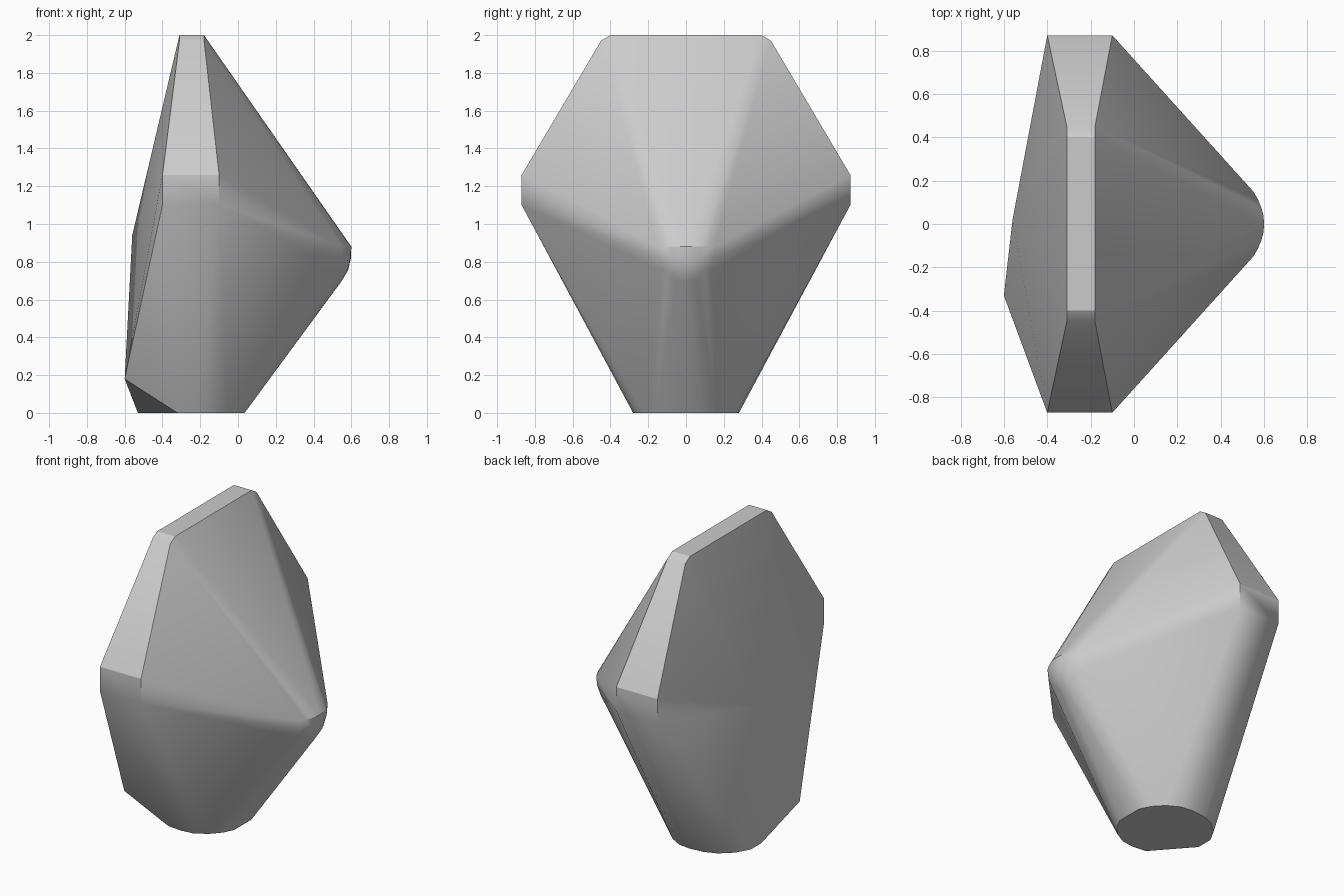
import bpy, bmesh, math

cube = bpy.data.objects.get("Cube")
if cube:
    bpy.data.objects.remove(cube, do_unlink=True)

grey = bpy.data.materials.new("stone grey")
grey.use_nodes = True
colour = (0.6, 0.6, 0.6, 1)
grey.diffuse_color = colour
grey.node_tree.nodes["Principled BSDF"].inputs["Base Color"].default_value = colour


def both_sides(points):
    """Repeat points across the middle plane."""
    return [(x, s * y, z) for x, y, z in points for s in (1, -1)]


# Narrow top ridge with chamfered ends
points = both_sides([(x, y, z) for x in (-0.31, -0.18)
                     for y, z in ((0.40, 2.0), (0.45, 1.97))])
# Upright end facets
points += both_sides([(x, 0.87, z) for x in (-0.40, -0.10) for z in (1.26, 1.10)])

# Rounded nose: stacked arcs (reach, half width, height)
for reach, half, z in ((0.60, 0.15, 0.88), (0.598, 0.145, 0.82),
                       (0.583, 0.13, 0.755), (0.55, 0.11, 0.70)):
    for i in range(-4, 5):
        t = i / 4
        points.append((reach - 0.05 * t * t, half * t, z))

# Chipped back
points += [(-0.56, 0.02, 0.94), (-0.60, -0.33, 0.18)]
# Flat rounded foot
points += both_sides([(0.035, 0.09, 0), (0.0, 0.16, 0), (-0.06, 0.225, 0),
                      (-0.14, 0.27, 0), (-0.22, 0.28, 0), (-0.32, 0.27, 0)])
points += [(-0.40, 0.24, 0), (-0.48, 0.17, 0), (-0.53, 0.08, 0), (-0.53, -0.03, 0)]

# Wrap the points in one faceted body
bm = bmesh.new()
for p in points:
    bm.verts.new(p)
hull = bmesh.ops.convex_hull(bm, input=bm.verts)
loose = {v for v in hull["geom_interior"] + hull["geom_unused"]
         if isinstance(v, bmesh.types.BMVert)}
bmesh.ops.delete(bm, geom=list(loose), context='VERTS')
bmesh.ops.dissolve_limit(bm, angle_limit=math.radians(0.5),
                         verts=bm.verts, edges=bm.edges)
bmesh.ops.recalc_face_normals(bm, faces=bm.faces)
mesh = bpy.data.meshes.new("rock")
bm.to_mesh(mesh)
bm.free()
mesh.materials.append(grey)
rock = bpy.data.objects.new("rock", mesh)
bpy.context.collection.objects.link(rock)

# Soft facets, crisp hard edges
bpy.ops.object.select_all(action='DESELECT')
rock.select_set(True)
bpy.context.view_layer.objects.active = rock
bpy.ops.object.shade_smooth_by_angle(angle=math.radians(30))
